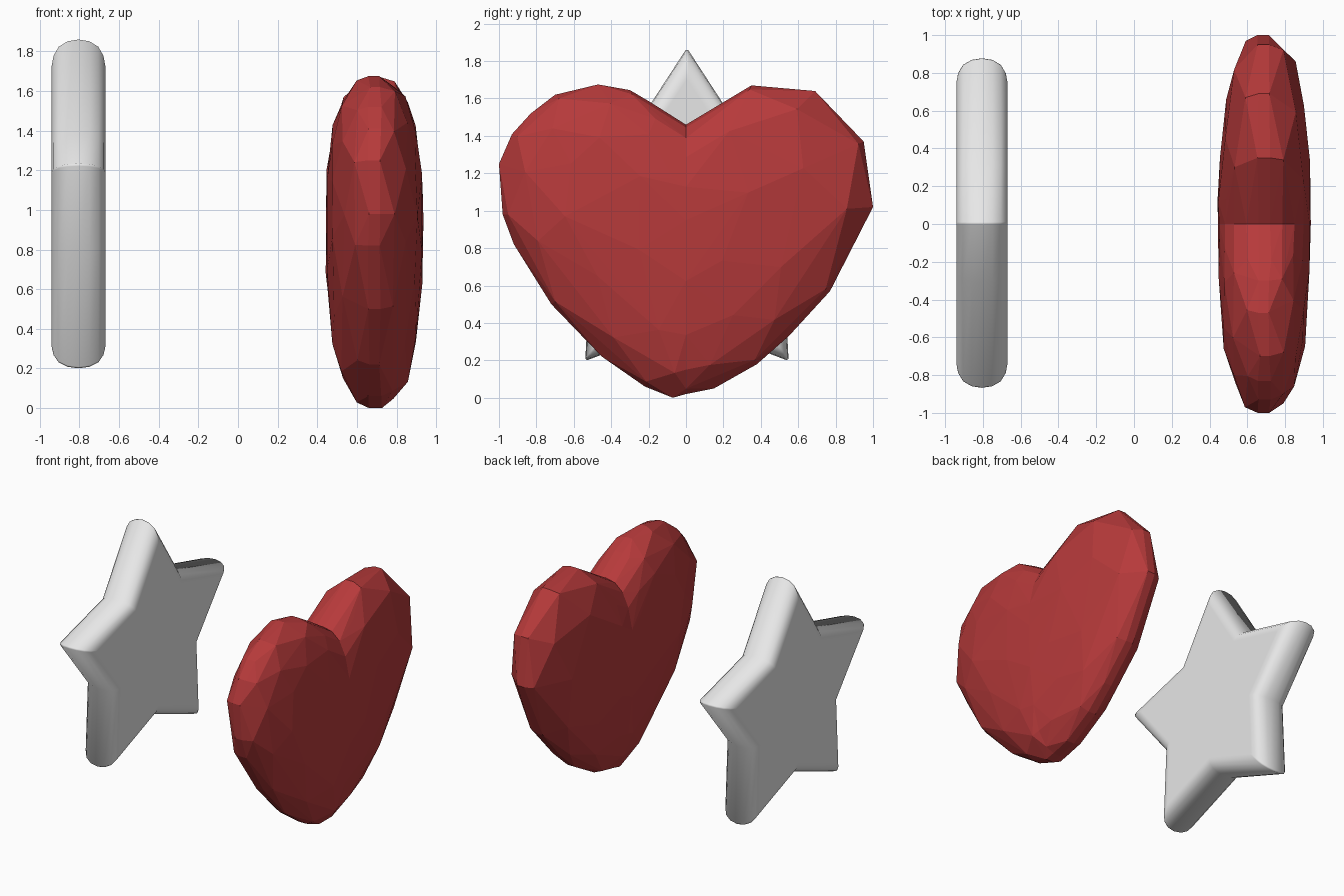
import bpy, bmesh, math, random
from mathutils import Vector

random.seed(4)
if "Cube" in bpy.data.objects:
    bpy.data.objects.remove(bpy.data.objects["Cube"])


def material(name, rgb):
    m = bpy.data.materials.new(name)
    m.use_nodes = True
    m.diffuse_color = (*rgb, 1)
    bsdf = next(n for n in m.node_tree.nodes if n.type == 'BSDF_PRINCIPLED')
    bsdf.inputs["Base Color"].default_value = (*rgb, 1)
    return m


def make_object(name, bm, mat):
    bmesh.ops.recalc_face_normals(bm, faces=bm.faces[:])
    mesh = bpy.data.meshes.new(name)
    bm.to_mesh(mesh)
    bm.free()
    mesh.materials.append(mat)
    ob = bpy.data.objects.new(name, mesh)
    bpy.context.collection.objects.link(ob)
    return ob


# --- Star: scaled copies of one outline, bridged into a rounded rim ---
TIP, NOTCH, CENTRE = 0.925, 0.54, Vector((-0.805, 0.005, 0.945))


def star_outline():
    corners = [Vector((math.sin(math.pi * i / 5), math.cos(math.pi * i / 5)))
               * (NOTCH if i % 2 else TIP) for i in range(10)]
    points = []
    for i, c in enumerate(corners):
        if i % 2:
            points.append(c)
        else:  # small chamfer on each tip
            points += [c.lerp(corners[i - 1], 0.02), c.lerp(corners[i + 1], 0.02)]
    return points


half_rim = [(0, 1), (0.055, 0.99), (0.1, 0.96), (0.126, 0.91), (0.136, 0.85), (0.136, 0.82)]
rim = [(-x, s) for x, s in reversed(half_rim[1:])] + half_rim
bm = bmesh.new()
rings = [[bm.verts.new(CENTRE + Vector((x, p.x * s, p.y * s))) for p in star_outline()]
         for x, s in rim]
for a, b in zip(rings, rings[1:]):
    for i in range(len(a)):
        j = (i + 1) % len(a)
        bm.faces.new((a[i], a[j], b[j], b[i]))
bm.faces.new(rings[0])
bm.faces.new(rings[-1])
star = make_object("star_body", bm, material("light grey", (0.8, 0.8, 0.8)))
bpy.context.view_layer.objects.active = star
star.select_set(True)
bpy.ops.object.shade_smooth_by_angle(angle=math.radians(65))
star.select_set(False)

# --- Heart: two faceted convex lobes welded along the middle plane ---
MID_X, MID_Z = 0.69, 0.95
lobe_back = [(0, 1.46), (0.2, 1.57), (0.35, 1.67), (0.69, 1.64), (0.95, 1.37), (1, 1.02),
             (0.77, 0.57), (0.55, 0.33), (0.38, 0.18), (0.15, 0.05), (0, 0.02)]
lobe_front = [(0, 1.46), (-0.19, 1.58), (-0.3, 1.645), (-0.47, 1.675), (-0.7, 1.62),
              (-0.83, 1.52), (-0.93, 1.41), (-1, 1.25), (-0.98, 0.98), (-0.92, 0.82),
              (-0.72, 0.5), (-0.45, 0.22), (-0.22, 0.06), (-0.07, 0), (0, 0.02)]
# scale of the outline, half thickness, keep every n-th point
layers = [(1, 0.03, 1), (0.97, 0.095, 2), (0.86, 0.16, 2), (0.66, 0.208, 2),
          (0.35, 0.24, 3), (0, 0.246, 99)]

bm = bmesh.new()
for lobe in (lobe_back, lobe_front):
    verts = []
    for k, (s, t, step) in enumerate(layers):
        for side in (-1, 1):
            for i, (y, z) in enumerate(lobe):
                on_seam = i in (0, len(lobe) - 1)
                if not on_seam and (i + k + (side > 0)) % step:
                    continue
                if s == 0 and i:
                    continue
                wobble = 0 if on_seam else random.uniform(-0.008, 0.008)
                verts.append(bm.verts.new((MID_X + side * t + wobble, y * s,
                                           MID_Z + (z - MID_Z) * s)))
    bmesh.ops.convex_hull(bm, input=verts)

# drop the hidden wall between the lobes, then weld the seam
wall = [f for f in bm.faces if all(abs(v.co.y) < 1e-5 for v in f.verts)]
bmesh.ops.delete(bm, geom=wall, context='FACES')
bmesh.ops.delete(bm, geom=[v for v in bm.verts if not v.link_faces], context='VERTS')
bmesh.ops.remove_doubles(bm, verts=bm.verts[:], dist=0.001)
make_object("heart_body", bm, material("deep red", (0.47, 0.042, 0.043)))
